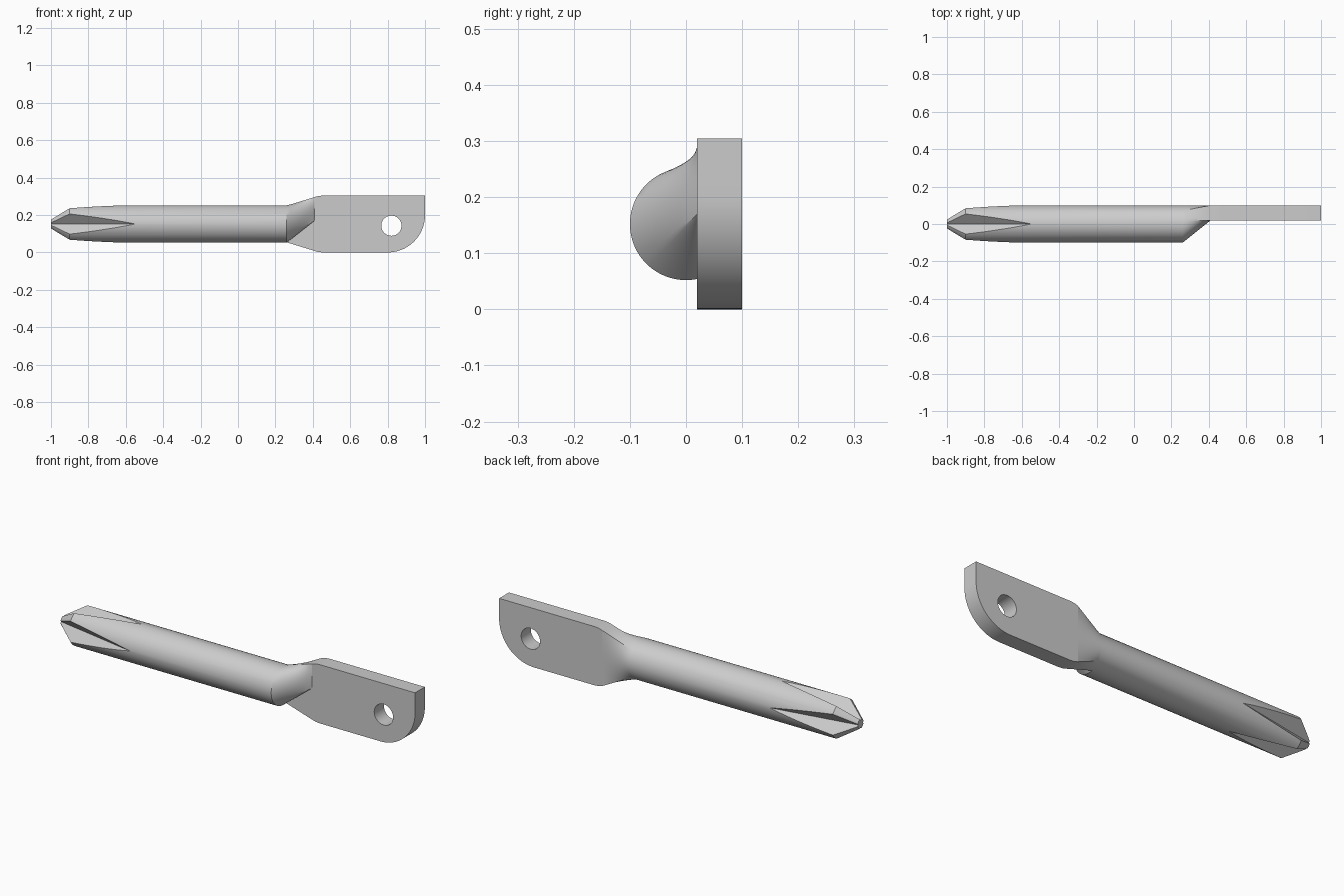
import bpy, bmesh
from math import cos, sin, radians, pi

cube = bpy.data.objects.get("Cube")
if cube:
    bpy.data.objects.remove(cube)

steel = bpy.data.materials.new("grey steel")
steel.use_nodes = True
GREY = (0.6, 0.6, 0.6, 1)
steel.diffuse_color = GREY
steel.node_tree.nodes["Principled BSDF"].inputs["Base Color"].default_value = GREY

AXIS_Z, R = 0.152, 0.1
FRONT, BACK, TOP = 0.02, 0.1, 0.304


def loft(name, rings):
    """Closed skin through equal-length rings of points."""
    bm = bmesh.new()
    vs = [[bm.verts.new(p) for p in ring] for ring in rings]
    n = len(vs[0])
    for a, b in zip(vs, vs[1:]):
        for i in range(n):
            j = (i + 1) % n
            bm.faces.new((a[i], a[j], b[j], b[i]))
    bm.faces.new(vs[0])
    bm.faces.new(vs[-1])
    bmesh.ops.remove_doubles(bm, verts=bm.verts, dist=1e-5)
    bmesh.ops.recalc_face_normals(bm, faces=bm.faces)
    me = bpy.data.meshes.new(name)
    bm.to_mesh(me)
    bm.free()
    me.materials.append(steel)
    ob = bpy.data.objects.new(name, me)
    bpy.context.collection.objects.link(ob)
    return ob


def activate(ob):
    bpy.ops.object.select_all(action='DESELECT')
    ob.select_set(True)
    bpy.context.view_layer.objects.active = ob


def cut(ob, cutter):
    mod = ob.modifiers.new("cut", 'BOOLEAN')
    mod.operation, mod.object, mod.solver = 'DIFFERENCE', cutter, 'EXACT'
    activate(ob)
    bpy.ops.object.modifier_apply(modifier=mod.name)
    bpy.data.objects.remove(cutter)


# Matching outlines: a point on the round shaft and its partner on the flat blade
pairs = []
LOW, HIGH, CREASE = 0.008, 0.296, 0.17


def run(a0, a1, p0, p1, steps):
    for i in range(steps):
        t = i / steps
        pairs.append((radians(a0 + (a1 - a0) * t),
                      (p0[0] + (p1[0] - p0[0]) * t, p0[1] + (p1[1] - p0[1]) * t)))


EDGE = 78.46
run(EDGE, 225, (FRONT, HIGH), (FRONT, CREASE), 28)
run(225, 360 - EDGE, (FRONT, CREASE), (FRONT, CREASE), 12)
run(360 - EDGE, 360 - EDGE, (FRONT, CREASE), (FRONT, LOW), 1)
run(360 - EDGE, 315, (FRONT, LOW), (BACK, LOW), 6)
run(315, 405, (BACK, LOW), (BACK, HIGH), 16)
run(405, 360 + EDGE, (BACK, HIGH), (FRONT, HIGH), 6)


def section(x, r, t=0):
    return [(x, (1 - t) * r * cos(a) + t * y, (1 - t) * (AXIS_Z + r * sin(a)) + t * z)
            for a, (y, z) in pairs]


# Shaft with conical tip, flowing into the blade
rings = [section(-1, 0.024), section(-0.9, R)]
rings += [section(0.26 + 0.15 * i / 8, R, i / 8) for i in range(9)]
shaft = loft("shaft", rings)

# Four tapering V grooves that leave a cross-shaped tip
for k in range(4):
    a = k * pi / 2

    def groove_ring(x, bottom):
        tri = [(bottom, 0), (bottom + 0.3, 0.34), (bottom + 0.3, -0.34)]
        return [(x, u * cos(a) - v * sin(a), AXIS_Z + u * sin(a) + v * cos(a)) for u, v in tri]

    cut(shaft, loft("groove", [groove_ring(-1.1, 0.0), groove_ring(-0.5, 0.109)]))

# Flat blade with one large rounded lower corner
outline = [(0.41, LOW), (0.43, 0.002), (0.455, 0)]
outline += [(0.8 + 0.2 * sin(t * pi / 48), 0.2 - 0.2 * cos(t * pi / 48)) for t in range(25)]
outline += [(1, TOP), (0.455, TOP), (0.43, TOP - 0.002), (0.41, HIGH)]
blade = loft("blade", [[(x, y, z) for x, z in outline] for y in (FRONT, BACK)])

# Round hole through the blade
hole = [(0.82 + 0.054 * cos(t * pi / 24), 0.143 + 0.054 * sin(t * pi / 24)) for t in range(48)]
cut(blade, loft("hole", [[(x, y, z) for x, z in hole] for y in (-0.1, 0.2)]))

for ob in (shaft, blade):
    activate(ob)
    bpy.ops.object.shade_smooth_by_angle(angle=radians(25))
